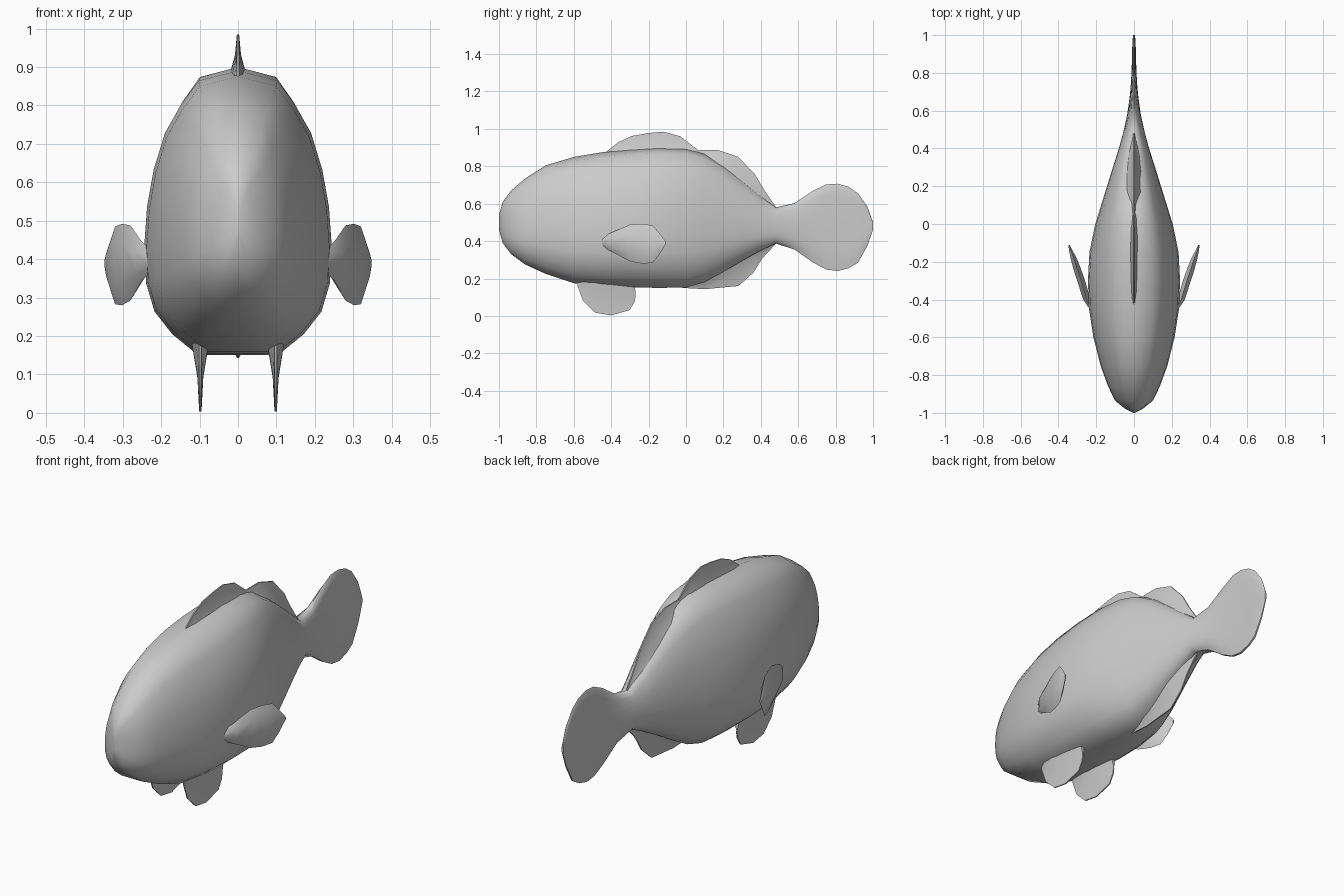
import bpy, bmesh, math


def loft(name, rings):
    """Skin closed rings of equal point count and cap both ends."""
    bm = bmesh.new()
    vr = [[bm.verts.new(p) for p in r] for r in rings]
    n = len(vr[0])
    for a, b in zip(vr, vr[1:]):
        for i in range(n):
            j = (i + 1) % n
            bm.faces.new((a[i], a[j], b[j], b[i]))
    bm.faces.new(vr[0])
    bm.faces.new(vr[-1][::-1])
    bmesh.ops.recalc_face_normals(bm, faces=bm.faces)
    me = bpy.data.meshes.new(name)
    bm.to_mesh(me)
    bm.free()
    ob = bpy.data.objects.new(name, me)
    bpy.context.collection.objects.link(ob)
    bpy.context.view_layer.objects.active = ob
    for o in bpy.context.selected_objects:
        o.select_set(False)
    ob.select_set(True)
    bpy.ops.object.shade_smooth_by_angle(angle=math.radians(50))
    return ob


def mirror(ob):
    ob.modifiers.new("mirror", 'MIRROR')


def ridge_fin(name, stations, x=0):
    """Blade with flared root; stations are (y, root z, tip z, root half width)."""
    rings = []
    for y, zb, zt, w in stations:
        mid = zb + (zt - zb) * 0.5
        rings.append([(x - w, y, zb), (x - w * .35, y, mid), (x - .003, y, zt),
                      (x + .003, y, zt), (x + w * .35, y, mid), (x + w, y, zb)])
    return loft(name, rings)


# Egg-shaped cross-section: (fraction of half width, fraction of height)
half = [(.44, 0), (.7, .07), (.89, .15), (.98, .25), (1, .38), (.97, .52),
        (.9, .65), (.78, .78), (.61, .88), (.42, .965)]
section = [(0, 0)] + half + [(0, 1)] + [(-u, v) for u, v in half[::-1]]

# Body and tail: (y, bottom z, top z, half width)
body = [(-1, .46, .54, .005), (-.98, .39, .61, .045), (-.935, .33, .67, .1),
        (-.86, .275, .735, .137), (-.75, .225, .805, .177), (-.6, .175, .85, .215),
        (-.45, .16, .875, .238), (-.3, .153, .89, .244), (-.15, .15, .9, .236),
        (0, .152, .895, .205), (.1, .18, .868, .174), (.2, .235, .808, .143),
        (.3, .295, .73, .112), (.4, .35, .645, .08), (.48, .387, .58, .058),
        (.58, .355, .603, .036), (.68, .285, .67, .022), (.75, .248, .703, .016),
        (.81, .24, .707, .013), (.87, .255, .69, .011), (.92, .285, .655, .01),
        (.97, .375, .585, .008), (1, .46, .5, .005)]
loft("body", [[(u * w, y, b + v * (t - b)) for u, v in section] for y, b, t, w in body])

# Fins along the back and belly
ridge_fin("dorsal_fin", [(-.43, .86, .875, .012), (-.36, .865, .93, .018),
                         (-.29, .87, .962, .02), (-.2, .875, .978, .022),
                         (-.12, .88, .985, .022), (-.03, .88, .96, .02),
                         (.06, .865, .89, .015)])
ridge_fin("rear_dorsal_fin", [(.02, .85, .887, .03), (.17, .8, .887, .045),
                              (.28, .72, .85, .042), (.37, .645, .755, .035),
                              (.42, .6, .67, .028), (.48, .55, .583, .02)])
ridge_fin("anal_fin", [(-.02, .18, .15, .03), (.1, .2, .143, .045),
                       (.28, .31, .16, .042), (.36, .35, .23, .035),
                       (.41, .375, .31, .028), (.48, .41, .385, .02)])

# Pair of pelvic fins under the belly
mirror(ridge_fin("pelvic_fin", [(-.58, .19, .16, .008), (-.55, .19, .08, .016),
                                (-.485, .18, .017, .022), (-.4, .18, .003, .022),
                                (-.3, .18, .032, .018), (-.275, .165, .075, .012),
                                (-.27, .13, .1, .006)], x=.098))

# Pair of pectoral fins: diamond-like sections swept outwards and backwards
pect = [(-.45, .22, .37, .42, .015), (-.4, .25, .345, .445, .019),
        (-.3, .28, .292, .488, .021), (-.235, .302, .28, .492, .02),
        (-.18, .32, .283, .485, .016), (-.145, .333, .325, .445, .01),
        (-.11, .344, .38, .4, .004)]
rings = []
for y, x, b, t, w in pect:
    h = t - b
    rings.append([(x, y, b), (x + w, y, b + h * .25), (x + w, y, t - h * .25),
                  (x, y, t), (x - w, y, t - h * .25), (x - w, y, b + h * .25)])
mirror(loft("pectoral_fin", rings))
